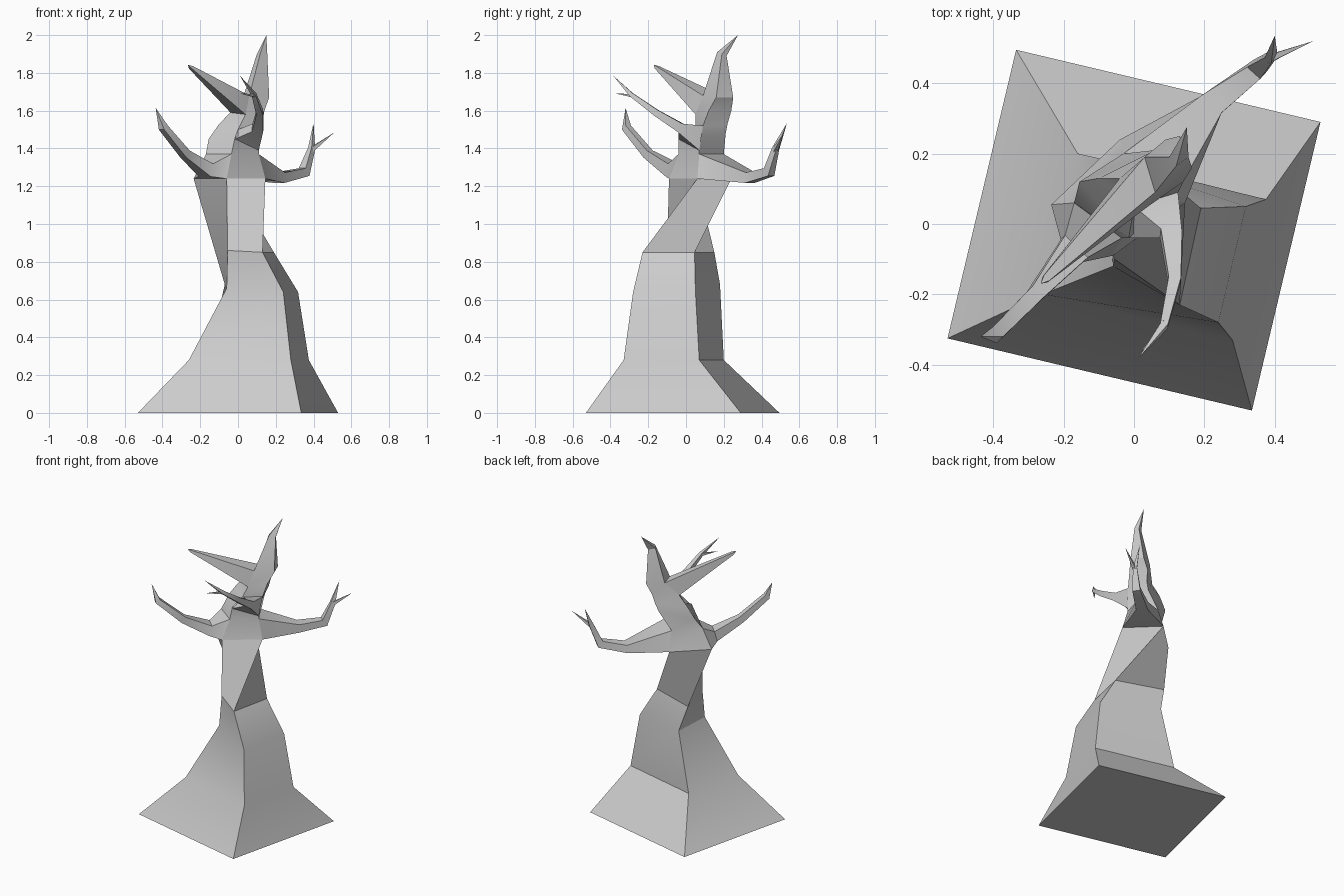
import bpy, bmesh
from mathutils import Vector as V

if "Cube" in bpy.data.objects:
    bpy.data.objects.remove(bpy.data.objects["Cube"])


def loft(name, rings, tip=None, cap_start=True):
    """Skin four-sided rings, ending in a flat cap or a point."""
    bm = bmesh.new()
    loops = [[bm.verts.new(p) for p in r] for r in rings]
    for a, b in zip(loops, loops[1:]):
        for i in range(4):
            j = (i + 1) % 4
            bm.faces.new((a[i], a[j], b[j], b[i]))
    if cap_start:
        bm.faces.new(loops[0][::-1])
    if tip:
        t = bm.verts.new(tip)
        for i in range(4):
            bm.faces.new((loops[-1][i], loops[-1][(i + 1) % 4], t))
    else:
        bm.faces.new(loops[-1])
    bmesh.ops.recalc_face_normals(bm, faces=bm.faces)
    me = bpy.data.meshes.new(name)
    bm.to_mesh(me)
    bm.free()
    ob = bpy.data.objects.new(name, me)
    bpy.context.collection.objects.link(ob)
    bpy.ops.object.select_all(action='DESELECT')
    ob.select_set(True)
    bpy.context.view_layer.objects.active = ob
    bpy.ops.object.shade_smooth_by_angle(angle=0.5)
    return ob


def branch(name, base, path, tip):
    """Taper from a base quad (or point) through (x, y, z, width, height) to a tip."""
    centres = [V(p[:3]) for p in path]
    start = sum((V(p) for p in base), V()) / 4 if base else centres[0]
    pts = ([start] if base else []) + centres + [V(tip)]
    d = pts[-1] - pts[0]
    side = V((d.y, -d.x, 0)).normalized()
    rings = [base] if base else []
    off = len(rings)
    for i, p in enumerate(path):
        k = i + off
        t = pts[k + 1] - pts[max(k - 1, 0)]
        up = side.cross(t).normalized()
        s, u = side * p[3] / 2, up * p[4] / 2
        c = centres[i]
        rings.append([c + s + u, c - s + u, c - s - u, c + s - u])
    return loft(name, rings, tip, not base)


# Twisting four-cornered trunk: A front left, B front right, C back right, D back left
trunk = [
    [(-.53, -.325, 0), (.335, -.53, 0), (.53, .29, 0), (-.335, .495, 0)],
    [(-.26, -.2, .28), (.28, -.33, .28), (.375, .07, .28), (-.16, .2, .28)],
    [(-.06, -.12, .66), (.24, -.28, .64), (.318, .05, .64), (-.07, .18, .68)],
    [(-.055, -.1, .86), (.13, -.23, .85), (.19, .045, .85), (-.12, .15, .85)],
    [(-.06, -.09, 1.24), (.145, .06, 1.24), (-.04, .24, 1.24), (-.235, .055, 1.24)],
    [(-.035, -.04, 1.37), (.11, .07, 1.37), (-.03, .2, 1.37), (-.17, .06, 1.37)],
    [(-.015, -.04, 1.46), (.11, .07, 1.46), (.06, .21, 1.48), (-.155, .12, 1.45)],
    [(.0, .05, 1.5), (.125, .09, 1.52), (.08, .22, 1.53), (-.1, .13, 1.53)],
    [(.04, .05, 1.58), (.14, .12, 1.6), (.09, .24, 1.6), (-.04, .13, 1.59)],
    [(.06, .09, 1.68), (.165, .16, 1.67), (.13, .25, 1.67), (.03, .19, 1.68)],
    [(.12, .165, 1.91), (.155, .19, 1.9), (.14, .215, 1.89), (.10, .19, 1.9)],
]
loft("trunk", trunk, (.15, .275, 2.0))
low, high = trunk[4], trunk[5]

# Left arm grows from the D-A face
branch("left_arm", [high[3], high[0], low[0], low[3]],
       [(-.17, -.07, 1.285, .09, .07), (-.28, -.2, 1.37, .045, .045),
        (-.395, -.315, 1.51, .04, .035)], (-.436, -.32, 1.615))

# Right arm grows from the B-C face, then forks
branch("right_arm", [high[1], high[2], low[2], low[1]],
       [(.22, .34, 1.245, .075, .055), (.35, .44, 1.275, .05, .05),
        (.39, .475, 1.4, .025, .03)], (.4, .535, 1.535))
branch("right_twig", None, [(.385, .47, 1.39, .022, .025)], (.51, .52, 1.485))

# Front branch grows from the A-B face, then forks
branch("front_branch", [trunk[7][0], trunk[7][1], (.11, .07, 1.39), (-.015, -.04, 1.45)],
       [(.105, -.03, 1.51, .06, .05), (.115, -.16, 1.59, .035, .035),
        (.085, -.29, 1.685, .022, .022)], (.01, -.385, 1.785))
branch("front_twig", None, [(.09, -.28, 1.68, .018, .018)], (.015, -.37, 1.69))

# Crown spike leaning front left
a, b = trunk[8], trunk[9]
branch("crown_spike", [b[3], b[0], a[0], a[3]],
       [(-.25, -.155, 1.83, .022, .015)], (-.265, -.17, 1.842))
